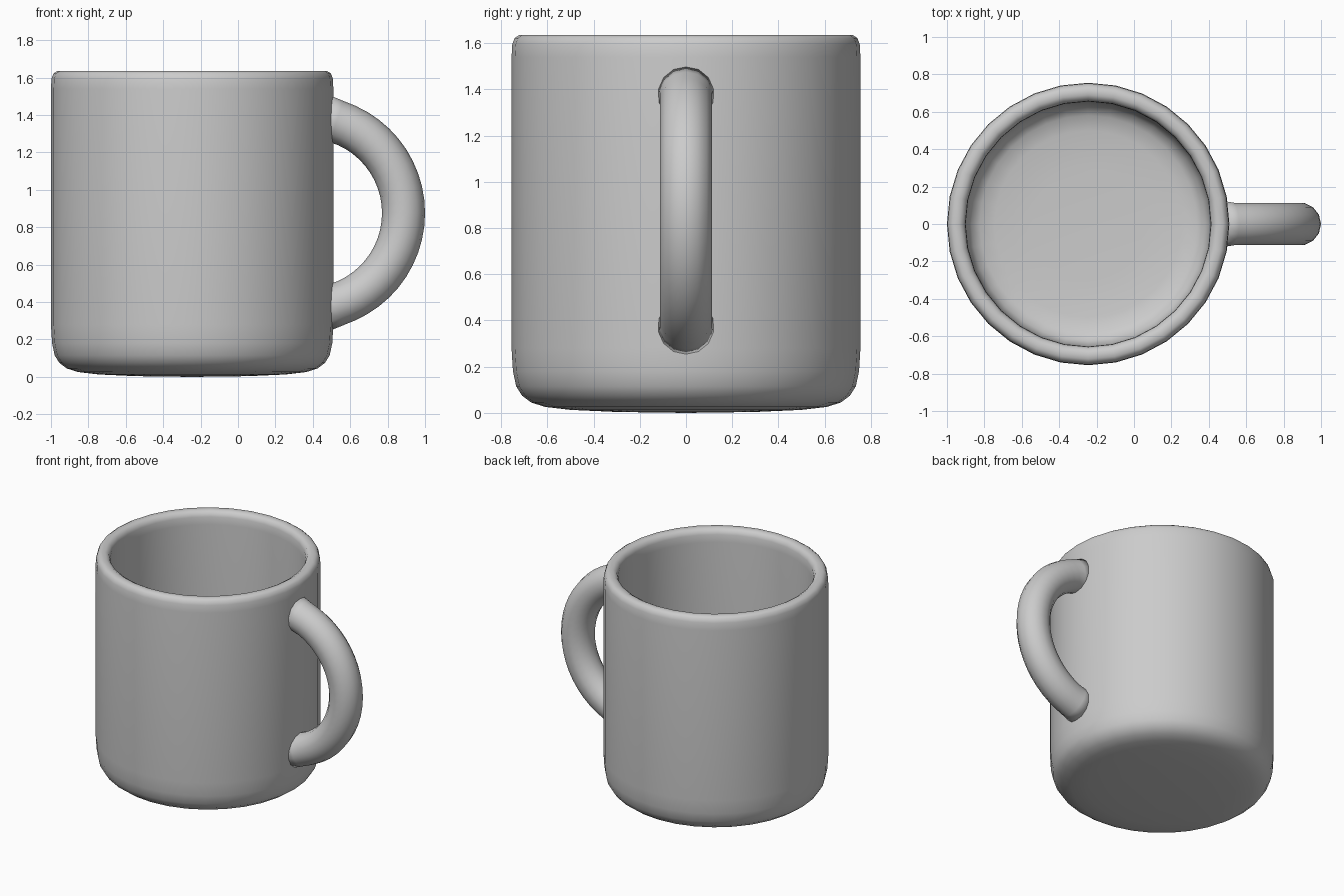
import bpy, bmesh, math
from mathutils import Vector

if "Cube" in bpy.data.objects:
    bpy.data.objects.remove(bpy.data.objects["Cube"])

CX = -0.245  # mug axis


def finish(bm, name):
    bmesh.ops.remove_doubles(bm, verts=bm.verts, dist=1e-5)
    bmesh.ops.recalc_face_normals(bm, faces=bm.faces)
    me = bpy.data.meshes.new(name)
    bm.to_mesh(me)
    bm.free()
    me.shade_smooth()
    ob = bpy.data.objects.new(name, me)
    bpy.context.collection.objects.link(ob)
    return ob


def skin(bm, rings):
    for a, b in zip(rings, rings[1:]):
        n = len(a)
        for i in range(n):
            j = (i + 1) % n
            bm.faces.new((a[i], a[j], b[j], b[i]))


# Mug body: closed lathe profile, outside bottom -> rim -> inside floor
profile = [(0.3, 0.004), (0.5, 0.013), (0.61, 0.026), (0.67, 0.045), (0.71, 0.075),
           (0.735, 0.115), (0.749, 0.18), (0.755, 0.28), (0.755, 0.9), (0.755, 1.54),
           (0.752, 1.595), (0.742, 1.622), (0.722, 1.635), (0.69, 1.635),
           (0.667, 1.622), (0.657, 1.595), (0.655, 1.54), (0.655, 0.9), (0.655, 0.3),
           (0.648, 0.22), (0.625, 0.165), (0.58, 0.135), (0.5, 0.12), (0.3, 0.11)]
SIDES = 32
bm = bmesh.new()
rings = [[bm.verts.new((CX + r * math.cos(2 * math.pi * i / SIDES),
                        r * math.sin(2 * math.pi * i / SIDES), z))
          for i in range(SIDES)] for r, z in profile]
skin(bm, rings)
for ring, z in ((rings[0], 0.0), (rings[-1], 0.108)):
    c = bm.verts.new((CX, 0, z))
    for i in range(SIDES):
        bm.faces.new((ring[i], ring[(i + 1) % SIDES], c))
finish(bm, "mug_body")

# Handle: round tube swept along an arc, slightly flared where it meets the body
HX, HZ, ARC, TUBE = 0.372, 0.876, 0.513, 0.115
STEPS, SEG, END = 24, 14, math.radians(79)
bm = bmesh.new()
rings = []
for s in range(STEPS + 1):
    t = -END + 2 * END * s / STEPS
    out = Vector((math.cos(t), 0, math.sin(t)))
    mid = Vector((HX, 0, HZ)) + out * ARC
    flare = max(0, (0.56 - mid.x) / 0.1)
    r = TUBE + 0.014 * flare ** 2
    rings.append([bm.verts.new(mid + out * r * math.cos(a) + Vector((0, r * math.sin(a), 0)))
                  for a in (2 * math.pi * i / SEG for i in range(SEG))])
skin(bm, rings)
bm.faces.new(rings[0])
bm.faces.new(rings[-1])
finish(bm, "handle")
